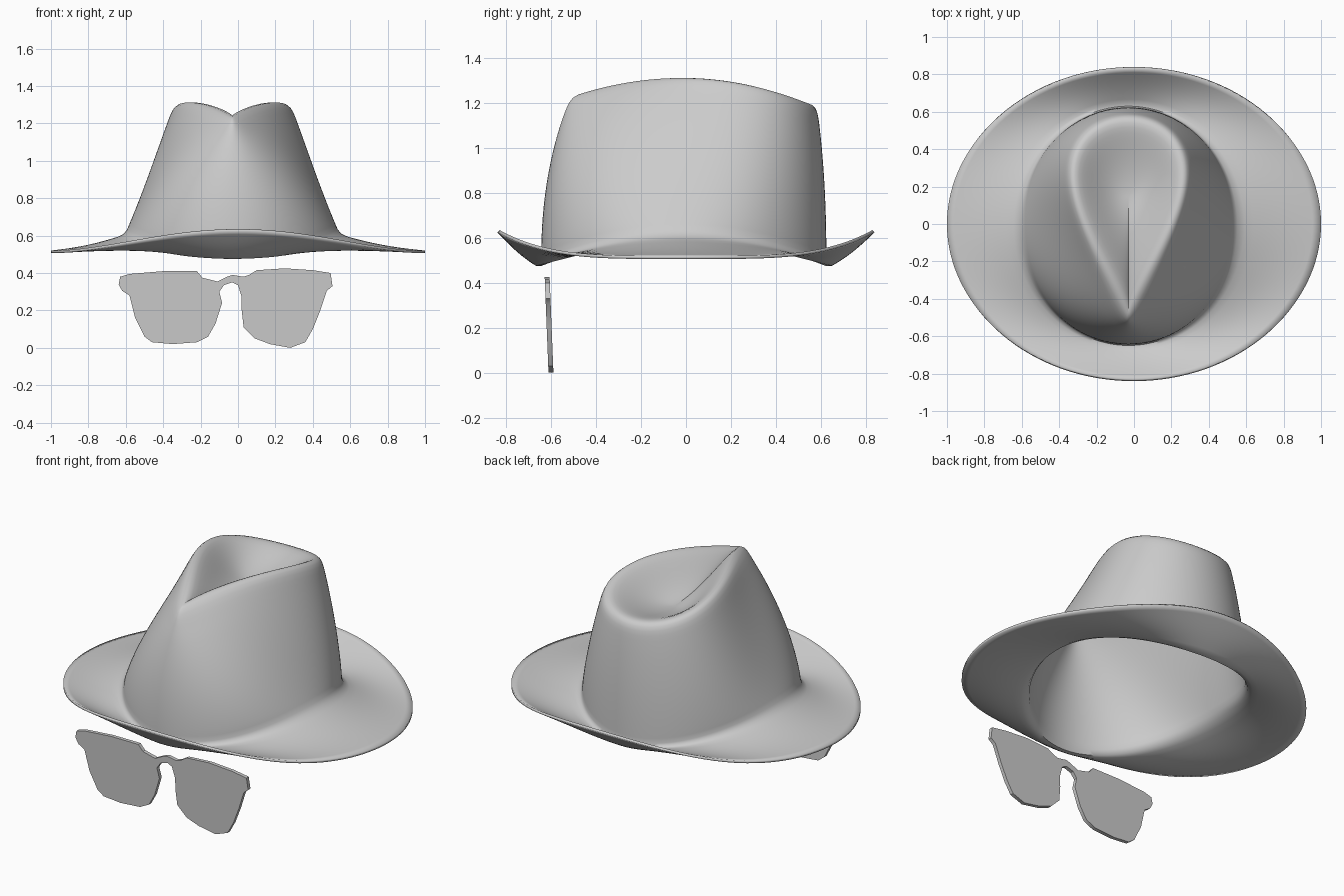
import bpy, bmesh
from math import sin, cos, pi
from mathutils import Vector

if "Cube" in bpy.data.objects:
    bpy.data.objects.remove(bpy.data.objects["Cube"])

N = 128          # points round the hat
CX = -0.03       # crown sits slightly off centre


def make_object(name, bm, angle):
    bmesh.ops.recalc_face_normals(bm, faces=bm.faces)
    me = bpy.data.meshes.new(name)
    bm.to_mesh(me)
    bm.free()
    ob = bpy.data.objects.new(name, me)
    bpy.context.collection.objects.link(ob)
    bpy.ops.object.select_all(action='DESELECT')
    ob.select_set(True)
    bpy.context.view_layer.objects.active = ob
    bpy.ops.object.shade_smooth_by_angle(angle=angle)
    return ob


# Guide curves of the hat, a = 0 at the front, running round
def brim_edge(a):
    return Vector((sin(a), -0.83 * cos(a), 0.52 + 0.115 * cos(a) ** 4))


def crown_base(a):
    return Vector((CX + 0.575 * sin(a), -0.01 - 0.635 * cos(a),
                   0.605 - 0.128 * cos(a) ** 2))


def crest(a):
    # teardrop with its point at the front
    y = 0.04 - 0.54 * cos(a)
    x = CX + 0.44 * sin(a) * abs(sin(a / 2)) ** 1.5
    return Vector((x, y, 1.338 - 0.34 * (y + 0.03) ** 2))


def brim_point(a, t):
    p = brim_edge(a).lerp(crown_base(a), t)
    p.z -= 0.012 * sin(pi * t)
    return p


def wall_point(a, t):
    # straight slope at the sides, fuller at front and back
    b, c = crown_base(a), crest(a)
    p = b.lerp(c, t ** (1 + 1.3 * cos(a) ** 2))
    p.z = b.z + (c.z - b.z) * t
    return p


def dent_point(a, t):
    c = crest(a)
    p = c.lerp(Vector((CX, 0.15, 0)), t)
    p.z = c.z + (1.125 - c.z) * sin(pi / 2 * t) ** 1.3
    return p


# Hat: rings from brim edge, up the wall, into the dented top
angles = [2 * pi * i / N for i in range(N)]
rings = [[brim_point(a, j / 10) for a in angles] for j in range(10)]
rings += [[wall_point(a, j / 26) for a in angles] for j in range(26)]
top = len(rings)
rings += [[dent_point(a, j / 14) for a in angles] for j in range(14)]

# roll the crest over softly, and ease the join of crown and brim
for centre, reach, times in ((top, 5, 5), (10, 1, 1)):
    for _ in range(times):
        old = [[p.copy() for p in r] for r in rings]
        for j in range(centre - reach, centre + reach + 1):
            for i in range(N):
                rings[j][i] = (old[j - 1][i] + old[j][i] * 2 + old[j + 1][i]) / 4

bm = bmesh.new()
vr = [[bm.verts.new(p) for p in r] for r in rings]
for lo, hi in zip(vr, vr[1:]):
    for i in range(N):
        k = (i + 1) % N
        bm.faces.new((lo[i], lo[k], hi[k], hi[i]))
floor = bm.verts.new((CX, 0.15, 1.125))
for i in range(N):
    bm.faces.new((vr[-1][i], vr[-1][(i + 1) % N], floor))
hat = make_object("hat", bm, 1.2)
# felt thickness, grown towards the inside
up = max(hat.data.polygons, key=lambda f: f.center.z).normal.z > 0
mod = hat.modifiers.new("felt", 'SOLIDIFY')
mod.thickness = 0.014
mod.offset = -1 if up else 1

# Glasses: a thin, slightly tilted plate cut to the outline (x, z)
outline = [(-.63, .38), (-.58, .395), (-.4, .41), (-.22, .41), (-.19, .375),
           (-.11, .355), (-.06, .38), (-.03, .39), (0, .385), (.03, .38),
           (.06, .39), (.1, .415), (.25, .425), (.4, .415), (.495, .4),
           (.505, .33), (.475, .305), (.44, .2), (.4, .1), (.36, .03),
           (.28, .0), (.17, .02), (.09, .05), (.03, .11), (.02, .2),
           (.02, .27), (0, .335), (-.03, .35), (-.075, .335), (-.1, .3),
           (-.085, .24), (-.12, .13), (-.16, .06), (-.22, .03), (-.35, .02),
           (-.46, .03), (-.5, .06), (-.55, .16), (-.58, .28), (-.62, .305),
           (-.638, .34)]
bm = bmesh.new()
face = bm.faces.new([bm.verts.new((x, -0.612 - 0.04 * z, z)) for x, z in outline])
ext = bmesh.ops.extrude_face_region(bm, geom=[face], use_keep_orig=True)
bmesh.ops.translate(bm, vec=(0, 0.022, 0),
                    verts=[g for g in ext["geom"] if isinstance(g, bmesh.types.BMVert)])
make_object("sunglasses", bm, 0.6)
